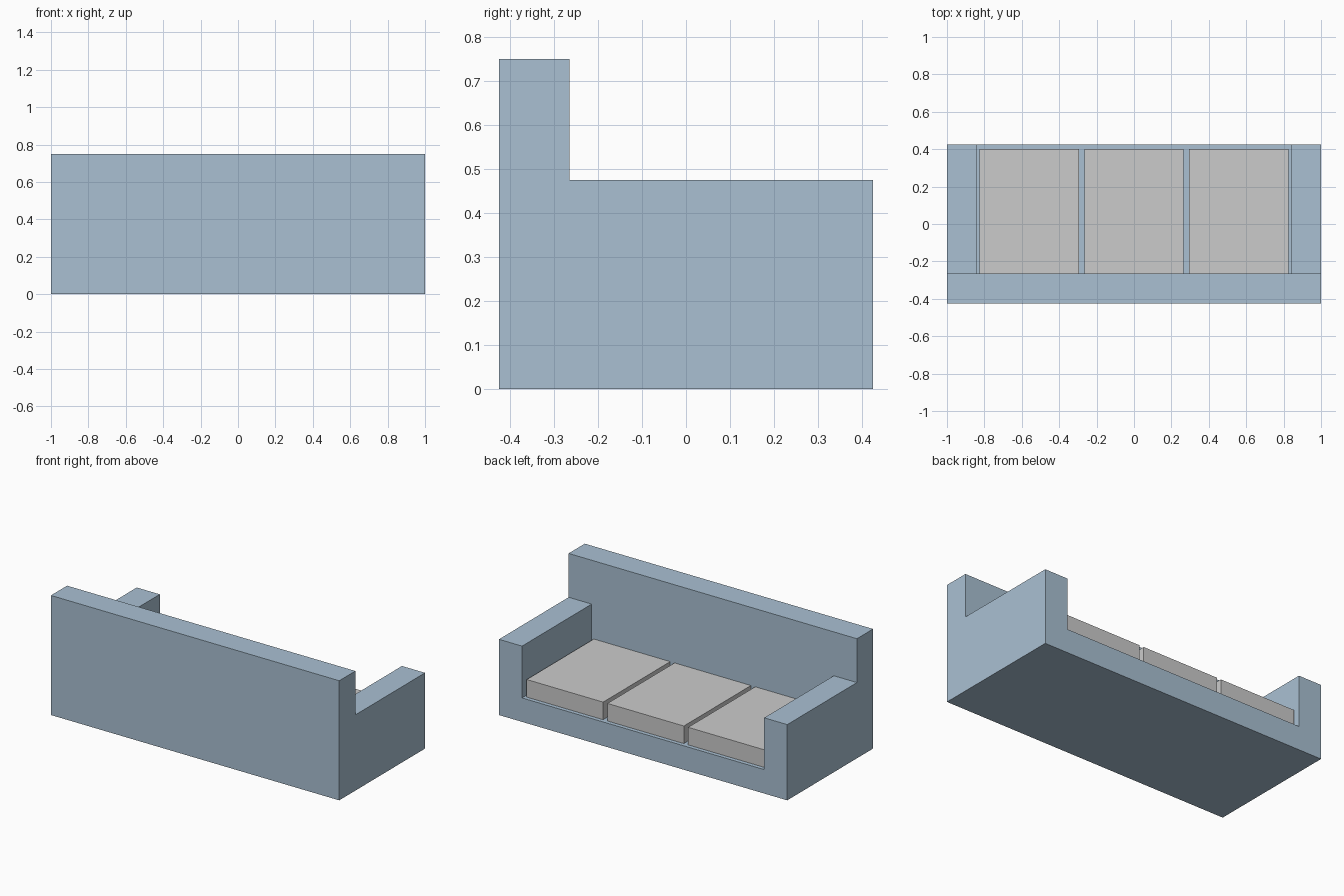
import bpy, bmesh
from mathutils import Matrix, Vector

if "Cube" in bpy.data.objects:
    bpy.data.objects.remove(bpy.data.objects["Cube"])


def new_object(name, bm):
    bmesh.ops.recalc_face_normals(bm, faces=bm.faces)
    mesh = bpy.data.meshes.new(name)
    bm.to_mesh(mesh)
    bm.free()
    obj = bpy.data.objects.new(name, mesh)
    bpy.context.collection.objects.link(obj)
    return obj


def box(name, lo, hi):
    lo, hi = Vector(lo), Vector(hi)
    bm = bmesh.new()
    bmesh.ops.create_cube(bm, size=1, matrix=Matrix.LocRotScale((lo + hi) / 2, None, hi - lo))
    return new_object(name, bm)


WIDTH, HALF_DEPTH, THICK = 2.0, 0.425, 0.16
BACK_Y = -HALF_DEPTH + THICK
ARM_Z, BACK_Z, SEAT_Z = 0.475, 0.75, 0.15
INNER_X = WIDTH / 2 - THICK

# Frame: L-shaped side profile extruded across the width
profile = [(-HALF_DEPTH, 0), (HALF_DEPTH, 0), (HALF_DEPTH, ARM_Z),
           (BACK_Y, ARM_Z), (BACK_Y, BACK_Z), (-HALF_DEPTH, BACK_Z)]
bm = bmesh.new()
side = bm.faces.new([bm.verts.new((-WIDTH / 2, y, z)) for y, z in profile])
ext = bmesh.ops.extrude_face_region(bm, geom=[side], use_keep_orig=True)
bmesh.ops.translate(bm, vec=(WIDTH, 0, 0),
                    verts=[v for v in ext["geom"] if isinstance(v, bmesh.types.BMVert)])
frame = new_object("sofa_frame", bm)

# Seat opening between the arms
cutter = box("seat_cutter", (-INNER_X, BACK_Y, SEAT_Z), (INNER_X, 0.6, 0.9))
cutter.hide_render = True
cutter.hide_set(True)
cut = frame.modifiers.new("seat_opening", "BOOLEAN")
cut.operation = "DIFFERENCE"
cut.solver = "EXACT"
cut.object = cutter
bpy.context.view_layer.objects.active = frame
frame.select_set(True)
bpy.ops.object.modifier_apply(modifier=cut.name)
bpy.data.objects.remove(cutter)

fabric = bpy.data.materials.new("blue_fabric")
fabric.diffuse_color = (0.40, 0.53, 0.65, 1)
fabric.use_nodes = True
fabric.node_tree.nodes["Principled BSDF"].inputs["Base Color"].default_value = fabric.diffuse_color
frame.data.materials.clear()
frame.data.materials.append(fabric)

# Three seat cushions with small gaps
PITCH, GAP = 2 * INNER_X / 3, 0.03
for i in range(3):
    x = (i - 1) * PITCH
    half = (PITCH - GAP) / 2
    box(f"seat_cushion_{i + 1}", (x - half, BACK_Y, SEAT_Z), (x + half, 0.40, 0.26))
